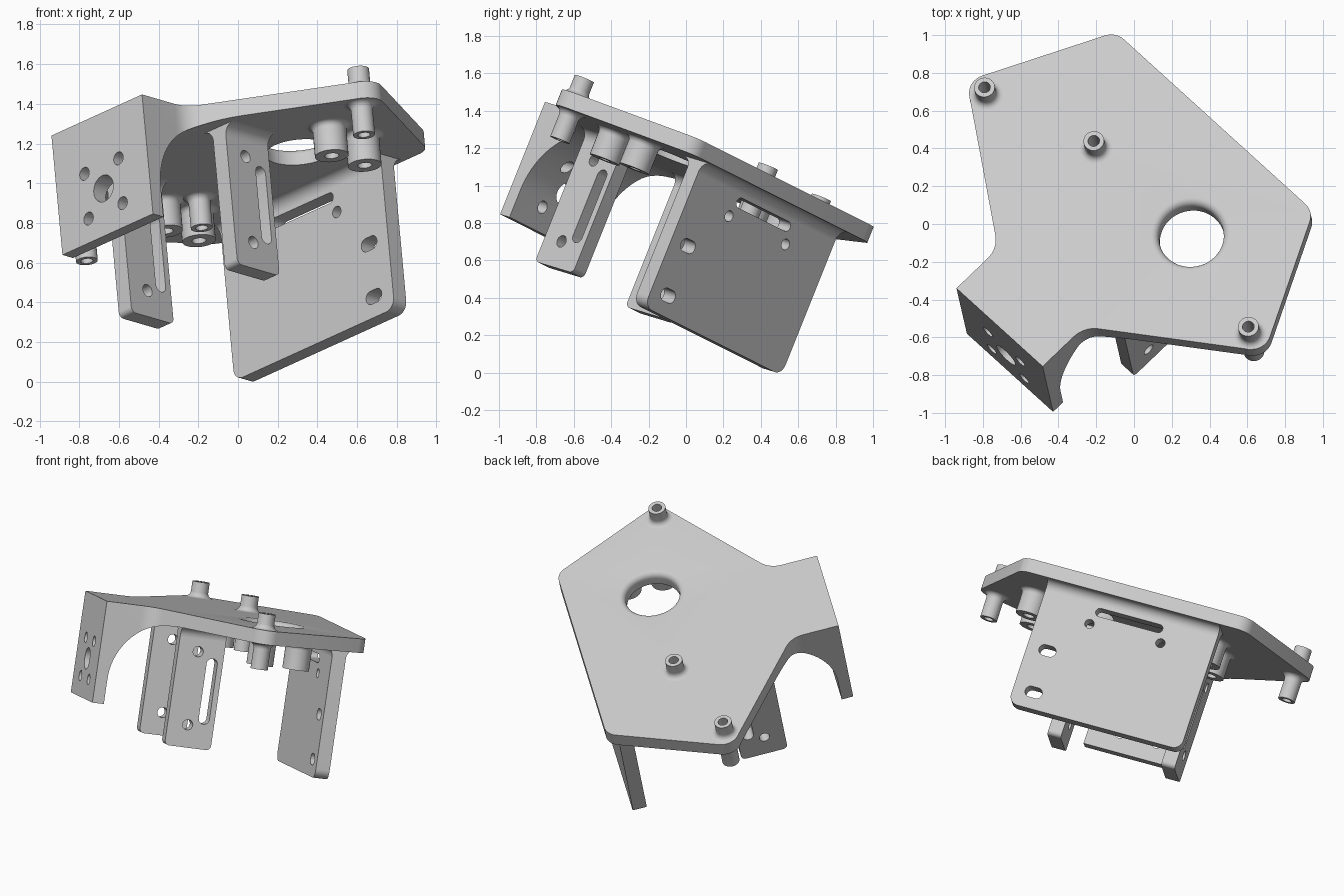
import bpy, bmesh, math
from mathutils import Vector, Matrix

cube = bpy.data.objects.get("Cube")
if cube:
    bpy.data.objects.remove(cube)

gray = bpy.data.materials.new("light_gray")
gray.use_nodes = True
gray.diffuse_color = (0.6, 0.6, 0.6, 1)
gray.node_tree.nodes["Principled BSDF"].inputs["Base Color"].default_value = (0.6, 0.6, 0.6, 1)

# Bracket frame: x across the motor face, y towards the back, z normal to the deck
N = Vector((-0.085, 0.37, 0.925)).normalized()
U = Vector((0.701, -0.632, 0.331))
U = (U - N * U.dot(N)).normalized()
W = N.cross(U)
FRAME = Matrix.Translation((-0.94, -0.34, 1.24)) @ Matrix((U, W, N)).transposed().to_4x4()

MID = 0.325      # symmetry line of the bracket
DECK = 0.09      # thickness of deck and walls
parts = []


def finish(name, bm):
    bmesh.ops.remove_doubles(bm, verts=bm.verts, dist=1e-5)
    bmesh.ops.recalc_face_normals(bm, faces=bm.faces)
    mesh = bpy.data.meshes.new(name)
    bm.to_mesh(mesh)
    bm.free()
    mesh.materials.append(gray)
    obj = bpy.data.objects.new(name, mesh)
    bpy.context.collection.objects.link(obj)
    obj.matrix_world = FRAME
    return obj


def prism(name, pts, lo, hi, plane="xy"):
    place = {"xy": lambda a, b, e: (a, b, e),
             "xz": lambda a, b, e: (a, e, b),
             "yz": lambda a, b, e: (e, a, b)}[plane]
    bm = bmesh.new()
    low, high = ([bm.verts.new(place(a, b, e)) for a, b in pts] for e in (lo, hi))
    bm.faces.new(low)
    bm.faces.new(high)
    for i in range(len(pts)):
        j = (i + 1) % len(pts)
        bm.faces.new((low[i], low[j], high[j], high[i]))
    return finish(name, bm)


def lathe(name, profile, x, y, steps=32):
    # closed (radius, z) profile turned around an upright axis
    bm = bmesh.new()
    rings = []
    for k in range(steps):
        t = math.tau * k / steps
        rings.append([bm.verts.new((x + r * math.cos(t), y + r * math.sin(t), z)) for r, z in profile])
    for k in range(steps):
        a, b = rings[k], rings[(k + 1) % steps]
        for i in range(len(profile)):
            j = (i + 1) % len(profile)
            bm.faces.new((a[i], a[j], b[j], b[i]))
    return finish(name, bm)


def rounded(corners, steps=8):
    # corners are (x, y, radius)
    out = []
    for i, (x, y, r) in enumerate(corners):
        p = Vector((x, y))
        if r == 0:
            out.append(p)
            continue
        a = (Vector(corners[i - 1][:2]) - p).normalized()
        b = (Vector(corners[(i + 1) % len(corners)][:2]) - p).normalized()
        half = a.angle(b) / 2
        centre = p + (a + b).normalized() * r / math.sin(half)
        start = p + a * r / math.tan(half) - centre
        end = p + b * r / math.tan(half) - centre
        turn = math.atan2(start.x * end.y - start.y * end.x, start.dot(end))
        out += [centre + Matrix.Rotation(turn * k / steps, 2) @ start for k in range(steps + 1)]
    return out


def slot(cx, cy, r, dx=0.0, dy=0.0, steps=28):
    pts = []
    for k in range(steps):
        t = math.tau * (k + 0.5) / steps
        c, s = math.cos(t), math.sin(t)
        pts.append((cx + r * c + math.copysign(dx, c), cy + r * s + math.copysign(dy, s)))
    return pts


def combine(obj, other, operation="DIFFERENCE"):
    mod = obj.modifiers.new("combine", "BOOLEAN")
    mod.object, mod.operation, mod.solver = other, operation, "EXACT"
    bpy.context.view_layer.update()
    mesh = bpy.data.meshes.new_from_object(obj.evaluated_get(bpy.context.evaluated_depsgraph_get()))
    obj.modifiers.clear()
    obj.data = mesh
    bpy.data.objects.remove(other)


def arc(c, s, r, z, steps=8):
    # concave fillet from the underside at z down to a face at c
    return [(c + s * r * (1 - math.sin(t)), z - r * (1 - math.cos(t)))
            for t in (math.pi / 2 * k / steps for k in range(steps + 1))]


def root_fillet(name, c0, c1, lo, hi, plane, r=0.06):
    left, right = arc(c0, -1, r, -DECK), arc(c1, 1, r, -DECK)
    pts = [(c0 - r, -0.06)] + left + right[::-1] + [(c1 + r, -0.06)]
    parts.append(prism(name, pts, lo, hi, plane))


# Deck and motor plate: outline crossed with a filleted side profile
half = [(MID, 0.0, 0.15), (MID, 0.31, 0.15), (1.125, 0.87, 0.1), (0.745, 1.61, 0.1)]
half[0] = (MID, 0.0, 0)
outline = [(MID + x, y, r) for x, y, r in half] + [(MID - x, y, r) for x, y, r in half[::-1]]
body = prism("deck_and_motor_plate", rounded(outline), -0.65, 0)
side = [(-0.1, 0.1), (-0.1, -0.75), (0.075, -0.75)] + arc(0.075, 1, 0.4, -DECK, 20)[::-1] + [(1.8, -DECK), (1.8, 0.1)]
combine(body, prism("side_profile", side, -1.2, 1.9, "yz"), "INTERSECT")

# Motor shaft hole and its four screw holes
combine(body, prism("shaft_cutter", slot(MID, -0.40, 0.07), -0.1, 0.5, "xz"))
for sx in (-1, 1):
    for sz in (-1, 1):
        combine(body, prism("screw_cutter", slot(MID + sx * 0.122, -0.40 + sz * 0.122, 0.034), -0.1, 0.5, "xz"))

# Large deck opening with rounded rims
opening = [(0, 0.05), (0.212, 0.05)]
opening += [(0.172 + 0.04 * (1 - math.sin(t)), -0.04 * (1 - math.cos(t)))
            for t in (math.pi / 2 * k / 6 for k in range(7))]
opening += [(0.172, -0.2), (0, -0.2)]
combine(body, lathe("opening_cutter", opening, 0.69, 1.07, 48))
parts.append(body)

# Thin standoffs that pass through the deck
for i, (x, y) in enumerate([(-0.67, 0.887), (-0.03, 1.07), (1.32, 0.887)]):
    combine(body, prism("standoff_cutter", slot(x, y, 0.032), -0.3, 0.2))
    lower = arc(0.055, 1, 0.035, -DECK)
    upper = [(r, -DECK - z) for r, z in lower]
    profile = [(0.031, -0.255), (0.055, -0.255)] + lower[::-1] + upper + [(0.055, 0.1), (0.031, 0.1)]
    parts.append(lathe(f"standoff_{i + 1}", profile, x, y))

# Wide blind posts under the deck
for i, x in enumerate((-0.17, 1.02)):
    for j, y in enumerate((0.955, 1.19)):
        profile = [(0.036, -0.25), (0.085, -0.25)] + arc(0.085, 1, 0.03, -DECK)[::-1]
        profile += [(0.115, -0.07), (0.036, -0.07)]
        parts.append(lathe(f"wide_post_{i + 1}_{j + 1}", profile, x, y))

# Slotted side tabs
for name, x0 in (("right_tab", -0.10), ("left_tab", 0.66)):
    x1 = x0 + DECK
    shape = [(0.48, -0.05, 0), (0.48, -0.85, 0.03), (0.78, -0.85, 0.03), (0.78, -0.05, 0)]
    tab = prism(name, rounded(shape), x0, x1, "yz")
    cuts = [slot(0.71, -0.48, 0.035, 0, 0.175), slot(0.61, -0.705, 0.033), slot(0.61, -0.237, 0.033)]
    for cut in cuts:
        combine(tab, prism("tab_cutter", cut, x0 - 0.1, x1 + 0.1, "yz"))
    parts.append(tab)
    root_fillet(name + "_fillet", x0, x1, 0.48, 0.78, "xz")

# Back wall with its slots and holes
shape = [(-0.25, -0.05, 0), (-0.25, -0.93, 0.06), (0.90, -0.93, 0.06), (0.90, -0.05, 0)]
wall = prism("back_wall", rounded(shape), 1.44, 1.53, "xz")
cuts = [slot(MID, -0.20, 0.028, 0.195)]
cuts += [slot(MID + s * 0.237, -0.29, 0.03) for s in (-1, 1)]
cuts += [slot(0.765, z, 0.036, 0.02) for z in (-0.533, -0.82)]
for cut in cuts:
    combine(wall, prism("wall_cutter", cut, 1.3, 1.7, "xz"))
parts.append(wall)
root_fillet("back_wall_fillet", 1.44, 1.53, -0.25, 0.90, "yz")

# Smooth shading with sharp edges kept
bpy.ops.object.select_all(action="DESELECT")
for part in parts:
    part.select_set(True)
bpy.context.view_layer.objects.active = body
bpy.ops.object.shade_smooth_by_angle(angle=math.radians(35))
